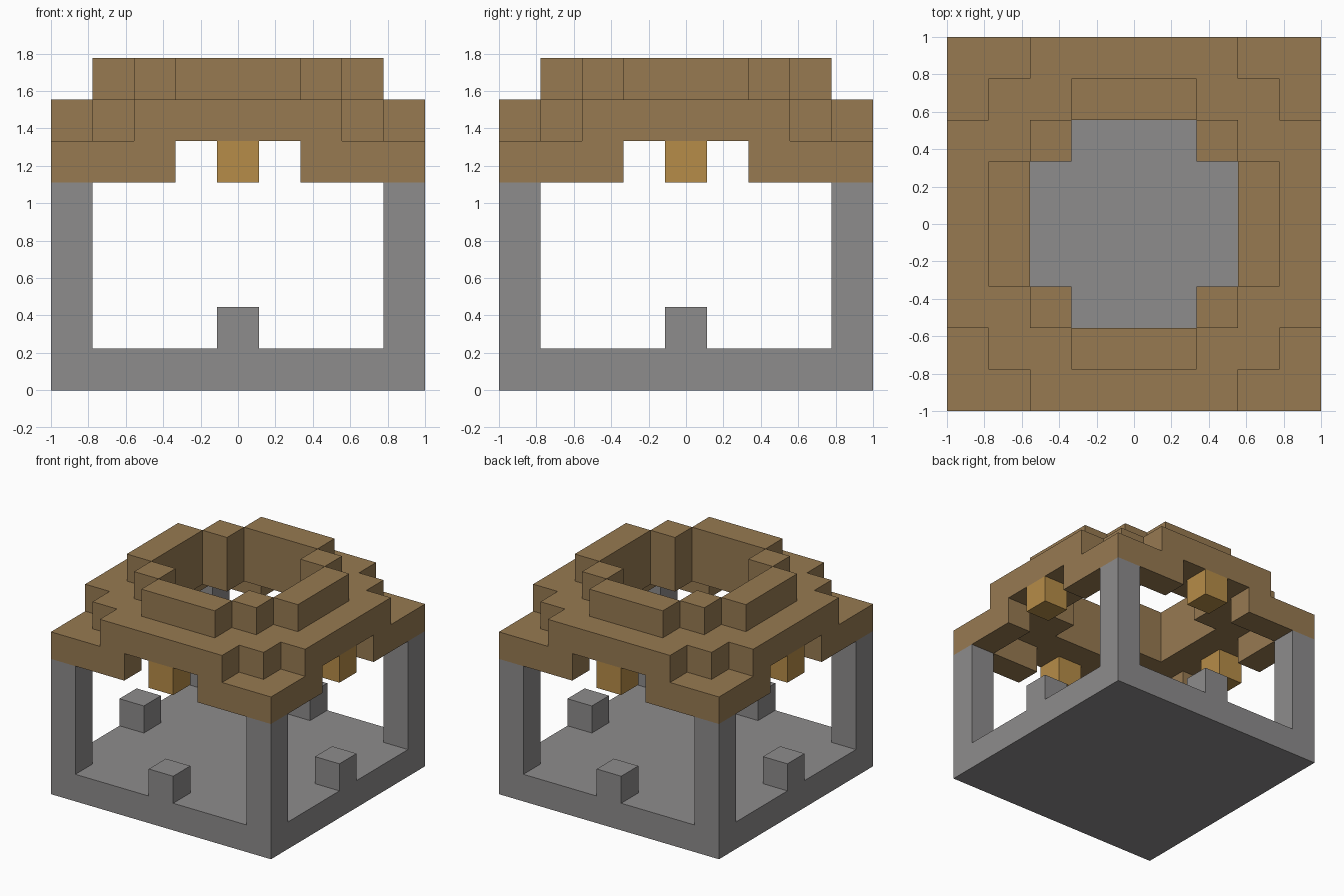
import bpy
import bmesh
from mathutils import Vector

N = 9             # blocks along each side
S = 2 / N         # size of one block
M = N // 2        # middle block
LAST = N - 1

cube = bpy.data.objects.get("Cube")
if cube:
    bpy.data.objects.remove(cube, do_unlink=True)


def make_material(name, rgb):
    mat = bpy.data.materials.new(name)
    mat.use_nodes = True
    mat.diffuse_color = (*rgb, 1)
    mat.node_tree.nodes["Principled BSDF"].inputs["Base Color"].default_value = (*rgb, 1)
    return mat


def box(xs, ys, zs):
    """Blocks filling inclusive index ranges."""
    return {(x, y, z)
            for x in range(xs[0], xs[1] + 1)
            for y in range(ys[0], ys[1] + 1)
            for z in range(zs[0], zs[1] + 1)}


def around(cells):
    """Repeat blocks on all four sides by quarter turns."""
    result = set()
    for _ in range(4):
        result |= cells
        cells = {(LAST - y, x, z) for x, y, z in cells}
    return result


def build(name, cells, mat):
    """One shell around a group of blocks, without inner faces."""
    bm = bmesh.new()
    for cell in sorted(cells):
        middle = Vector(cell) + Vector((0.5, 0.5, 0.5))
        for axis in range(3):
            for sign in (-1, 1):
                normal = Vector((0, 0, 0))
                normal[axis] = sign
                if tuple(c + int(n) for c, n in zip(cell, normal)) in cells:
                    continue
                u = Vector((0, 0, 0))
                u[(axis + 1) % 3] = 0.5
                v = normal.cross(u)
                face_mid = middle + normal / 2
                corners = (-u - v, u - v, u + v, v - u)
                bm.faces.new([bm.verts.new(face_mid + c) for c in corners])
    bmesh.ops.remove_doubles(bm, verts=bm.verts, dist=0.001)
    for vert in bm.verts:
        vert.co = (vert.co - Vector((N / 2, N / 2, 0))) * S
    mesh = bpy.data.meshes.new(name)
    bm.to_mesh(mesh)
    bm.free()
    mesh.materials.append(mat)
    obj = bpy.data.objects.new(name, mesh)
    bpy.context.collection.objects.link(obj)


stone = make_material("stone grey", (0.27, 0.262, 0.264))
wood = make_material("wood brown", (0.31, 0.195, 0.083))
amber = make_material("amber", (0.47, 0.265, 0.065))

# Stone frame: floor slab, corner posts, a stud on each edge
frame = box((0, LAST), (0, LAST), (0, 0))
frame |= around(box((0, 0), (0, 0), (1, 4)))
frame |= around(box((M, M), (0, 0), (1, 1)))
build("stone_frame", frame, stone)

# Wooden canopy: corner brackets under a plate with a cross-shaped opening
canopy = around(box((0, 2), (0, 0), (5, 5)) | box((0, 0), (0, 2), (5, 5)))
plate = box((0, LAST), (0, LAST), (6, 6))
plate -= around(box((0, 1), (0, 0), (6, 6)) | box((0, 0), (1, 1), (6, 6)))
plate -= around(box((3, 5), (2, M), (6, 6)))
canopy |= plate

# Raised rim around the opening
canopy |= around(box((3, 5), (1, 1), (7, 7)) | box((2, 2), (2, 2), (7, 7)))
build("wooden_canopy", canopy, wood)

# Hanging lamps in the middle of each side
build("hanging_lamps", around(box((M, M), (0, 0), (5, 5))), amber)
